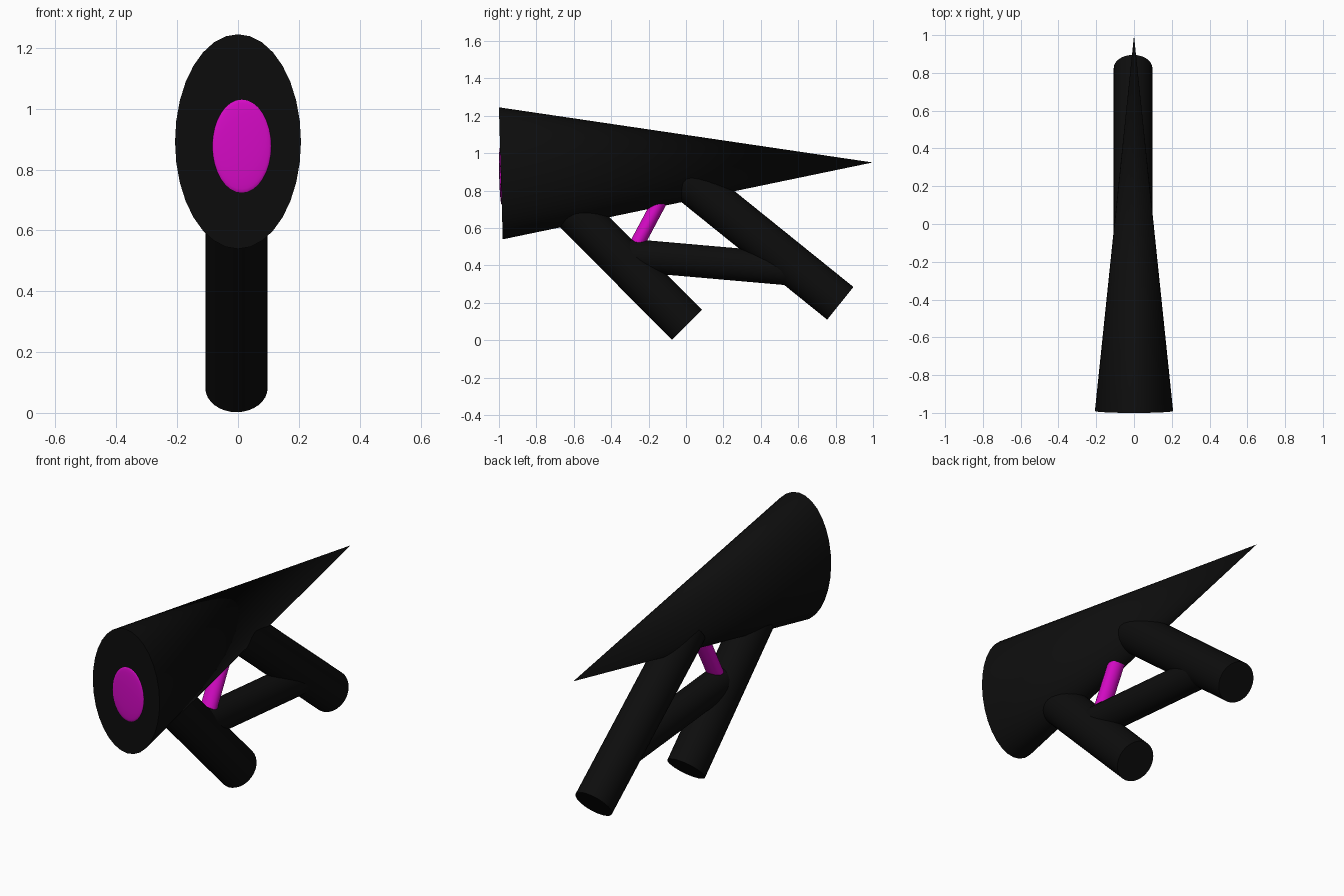
import bpy
import math
from mathutils import Vector

cube = bpy.data.objects.get("Cube")
if cube:
    bpy.data.objects.remove(cube, do_unlink=True)


def make_material(name, colour):
    mat = bpy.data.materials.new(name)
    mat.use_nodes = True
    mat.diffuse_color = colour
    bsdf = next(n for n in mat.node_tree.nodes if n.type == 'BSDF_PRINCIPLED')
    bsdf.inputs["Base Color"].default_value = colour
    return mat


black = make_material("black", (0.004, 0.004, 0.004, 1))
magenta = make_material("magenta", (0.68, 0.003, 0.57, 1))


def finish(obj, name, mat):
    obj.name = name
    obj.data.materials.append(mat)
    bpy.ops.object.transform_apply(location=False, rotation=False, scale=True)
    bpy.ops.object.shade_smooth_by_angle(angle=math.radians(35))
    return obj


def tube(name, start, end, half_width, half_depth, mat, x=0.0, tip=1.0):
    """Elliptical rod from start to end, given as (y, z); tip 0 makes a cone."""
    a, b = Vector((x, *start)), Vector((x, *end))
    d = b - a
    bpy.ops.mesh.primitive_cone_add(
        vertices=32, radius1=1, radius2=tip, depth=d.length,
        location=(a + b) / 2, rotation=(math.atan2(-d.y, d.z), 0, 0))
    obj = bpy.context.object
    obj.scale = (half_width, half_depth, 1)
    return finish(obj, name, mat)


# Tapering body with its wide end at the front
tube("cone_body", (-0.99, 0.892), (0.998, 0.95), 0.207, 0.353, black, tip=0)

# Two slanted grips and the bar joining them
tube("front_grip", (0.005, 0.082), (-0.60, 0.69), 0.1025, 0.113, black, x=-0.005)
tube("rear_grip", (0.825, 0.197), (0.0, 0.862), 0.1025, 0.112, black, x=-0.005)
tube("joining_bar", (-0.32, 0.456), (0.62, 0.374), 0.08, 0.087, black)

# Trigger between the body and the bar
tube("trigger", (-0.28, 0.48), (-0.12, 0.78), 0.045, 0.039, magenta)

# Shallow domed disc on the front face
bpy.ops.mesh.primitive_uv_sphere_add(
    segments=32, ring_count=16, radius=1,
    location=(0.0125, -0.99, 0.877), rotation=(math.radians(90 + 1.6), 0, 0))
disc = bpy.context.object
disc.scale = (0.0965, 0.153, 0.009)
finish(disc, "front_disc", magenta)
